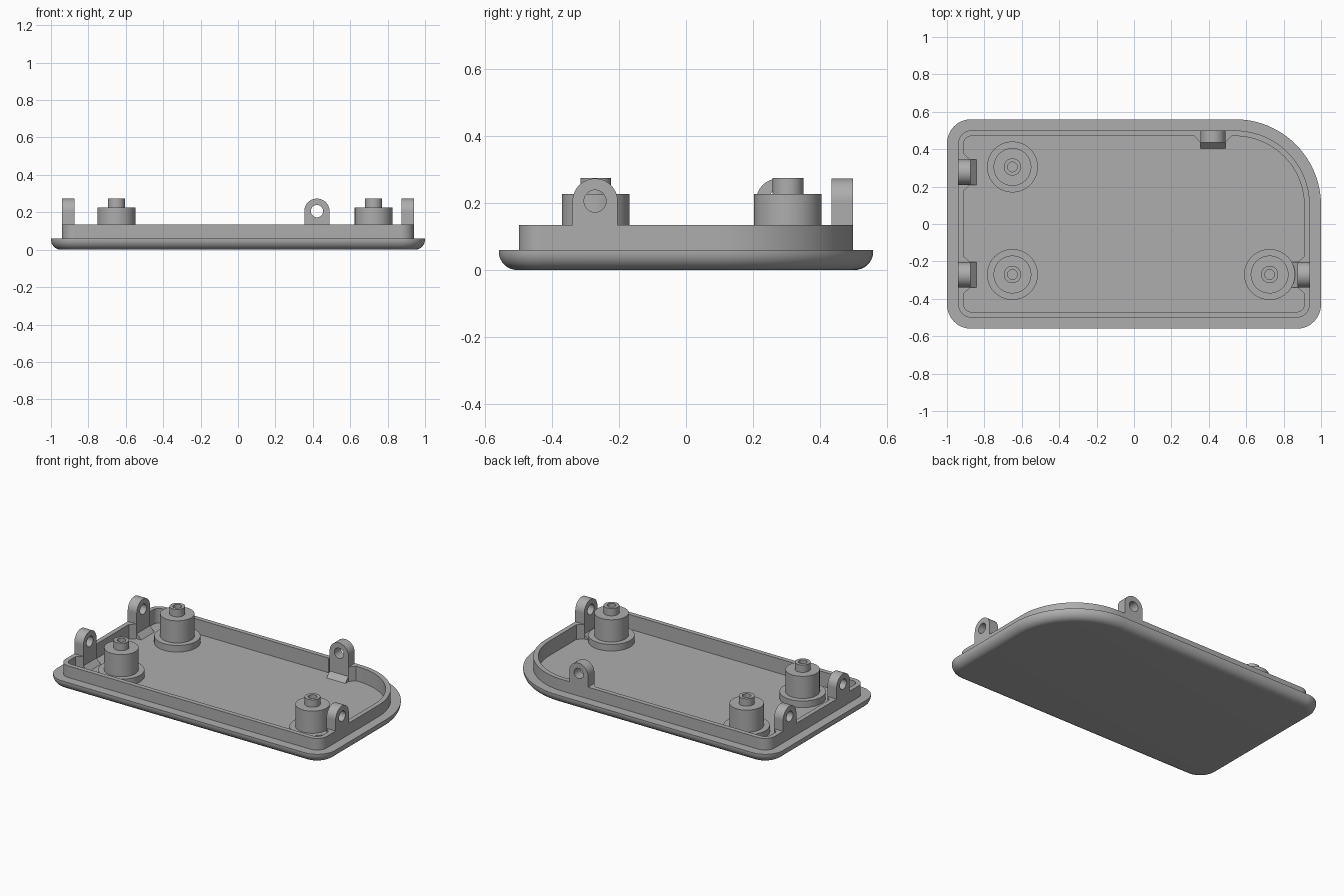
import bpy, bmesh, math
from mathutils import Matrix

if "Cube" in bpy.data.objects:
    bpy.data.objects.remove(bpy.data.objects["Cube"])

grey = bpy.data.materials.new("plain_grey")
grey.diffuse_color = (0.42, 0.42, 0.42, 1)
grey.use_nodes = True
grey.node_tree.nodes["Principled BSDF"].inputs["Base Color"].default_value = grey.diffuse_color

FLOOR, RIM, WALL_TOP = 0.04, 0.06, 0.135


def skin(bm, loops, closed=False):
    """Join equal-length point loops with quads; cap the ends or close the ring."""
    rings = [[bm.verts.new(p) for p in loop] for loop in loops]
    n = len(rings[0])
    pairs = list(zip(rings, rings[1:])) + ([(rings[-1], rings[0])] if closed else [])
    for a, b in pairs:
        for i in range(n):
            j = (i + 1) % n
            bm.faces.new((a[i], a[j], b[j], b[i]))
    if not closed:
        bm.faces.new(rings[0][::-1])
        bm.faces.new(rings[-1])


def finish(name, bm, matrix=Matrix()):
    bmesh.ops.recalc_face_normals(bm, faces=bm.faces)
    mesh = bpy.data.meshes.new(name)
    bm.to_mesh(mesh)
    bm.free()
    mesh.materials.append(grey)
    ob = bpy.data.objects.new(name, mesh)
    ob.matrix_world = matrix
    bpy.context.collection.objects.link(ob)
    bpy.ops.object.select_all(action='DESELECT')
    ob.select_set(True)
    bpy.context.view_layer.objects.active = ob
    bpy.ops.object.shade_smooth_by_angle(angle=math.radians(30))


def outline(inset, z):
    """Plate outline with one large corner, offset inwards."""
    pts = []
    corners = [(1, 1, 0.46), (-1, 1, 0.13), (-1, -1, 0.13), (1, -1, 0.13)]
    for q, (sx, sy, r) in enumerate(corners):
        cx, cy = sx * (1 - r), sy * (0.56 - r)
        for i in range(25):
            a = math.pi / 2 * (q + i / 24)
            pts.append((cx + (r - inset) * math.cos(a), cy + (r - inset) * math.sin(a), z))
    return pts


# Cover plate: rounded underside, flat rim, raised wall and sunken floor
R = 0.055
bm = bmesh.new()
layers = [(R * (1 - math.sin(a)), R * (1 - math.cos(a)))
          for a in (math.pi / 2 * i / 10 for i in range(11))]
layers += [(0, RIM), (0.06, RIM), (0.06, WALL_TOP), (0.09, WALL_TOP), (0.09, FLOOR)]
skin(bm, [outline(d, z) for d, z in layers])
finish("cover_plate", bm)

# Stepped screw posts with a blind hole
steps = [(0.136, FLOOR - 0.01), (0.136, 0.083), (0.101, 0.083), (0.101, 0.227),
         (0.046, 0.227), (0.046, 0.275), (0.026, 0.275), (0.026, 0.2)]
for k, (x, y) in enumerate([(-0.65, 0.305), (-0.65, -0.27), (0.725, -0.27)]):
    bm = bmesh.new()
    skin(bm, [[(r * math.cos(t), r * math.sin(t), z)
               for t in (math.tau * i / 64 for i in range(64))] for r, z in steps])
    finish(f"screw_post_{k + 1}", bm, Matrix.Translation((x, y, 0)))

# Lugs: round-topped tab with a hole, foot wedge and side webs (local +y is inwards)
W, T, CZ, HOLE = 0.0675, 0.065, 0.206, 0.033
H = CZ - FLOOR + 0.005
corner = math.atan2(H, W)
angles = sorted([math.tau * i / 64 for i in range(64)] + [math.pi + corner, math.tau - corner])


def tab_edge(a):
    c, s = math.cos(a), math.sin(a)
    k = W if s >= 0 else min(W / max(abs(c), 1e-6), H / max(-s, 1e-6))
    return k * c, CZ + k * s


places = [(-0.94, 0.277, -90), (-0.94, -0.272, -90), (0.94, -0.272, 90), (0.422, 0.5, 180)]
for k, (x, y, turn) in enumerate(places):
    bm = bmesh.new()
    edge = [tab_edge(a) for a in angles]
    hole = [(HOLE * math.cos(a), CZ + HOLE * math.sin(a)) for a in angles]
    skin(bm, [[(u, v, z) for u, z in ring]
              for ring, v in ((edge, 0), (edge, T), (hole, T), (hole, 0))], closed=True)
    wedge = [(T - 0.01, FLOOR - 0.005), (0.097, FLOOR - 0.005), (0.097, FLOOR), (T, 0.073), (T - 0.01, 0.073)]
    skin(bm, [[(u, v, z) for v, z in wedge] for u in (-W, W)])
    web = [(-W - 0.033, 0.028), (W + 0.033, 0.028), (W, T), (-W, T)]
    skin(bm, [[(u, v, z) for u, v in web] for z in (FLOOR - 0.005, WALL_TOP)])
    finish(f"lug_{k + 1}", bm,
           Matrix.Translation((x, y, 0)) @ Matrix.Rotation(math.radians(turn), 4, 'Z'))
